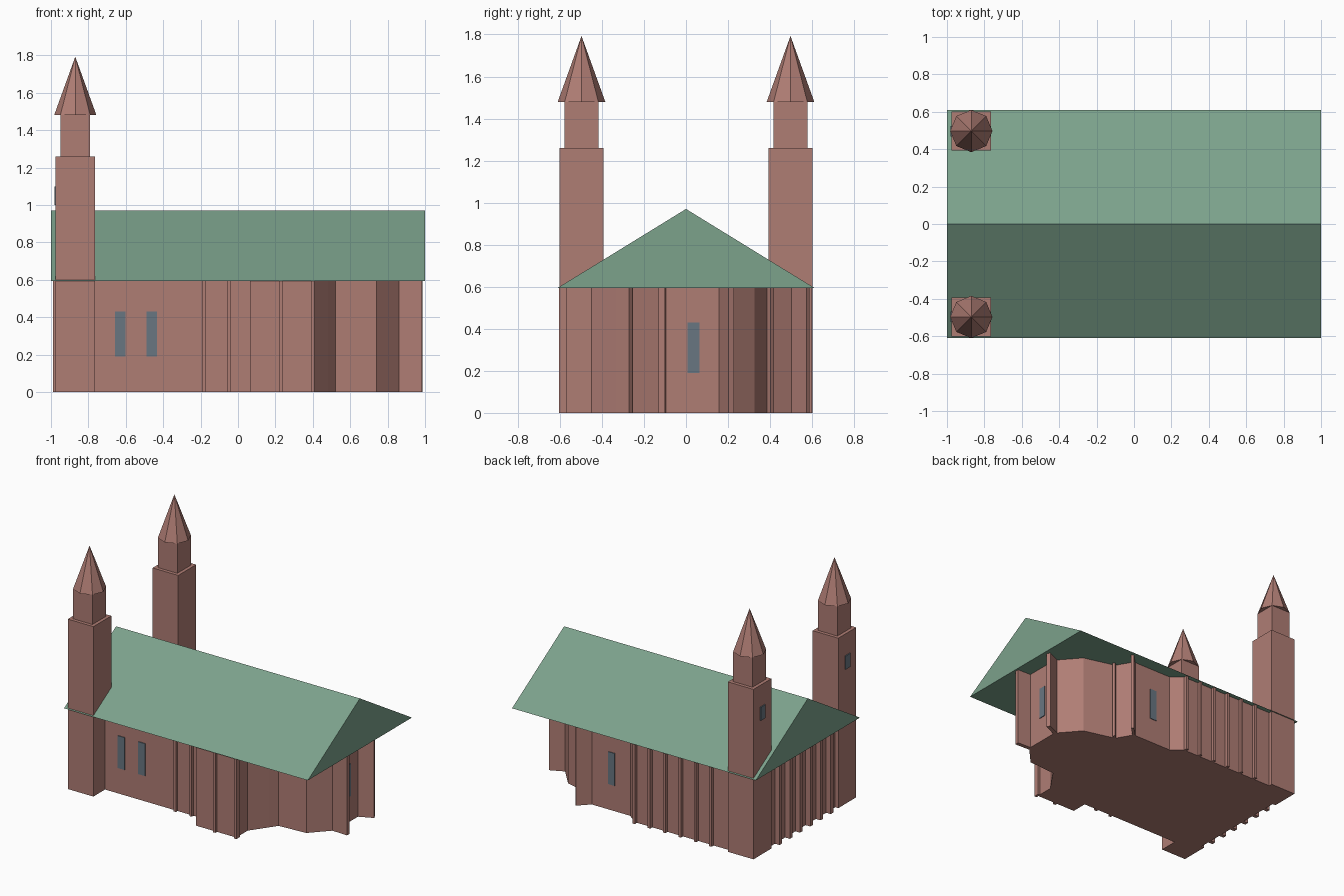
import bpy, bmesh, math
from mathutils import Vector

cube = bpy.data.objects.get("Cube")
if cube:
    bpy.data.objects.remove(cube, do_unlink=True)


def material(name, color):
    m = bpy.data.materials.new(name)
    m.use_nodes = True
    m.diffuse_color = (*color, 1)
    m.node_tree.nodes["Principled BSDF"].inputs["Base Color"].default_value = (*color, 1)
    return m


brick = material("brick", (0.43, 0.205, 0.175))
green = material("green_roof", (0.2, 0.36, 0.26))
glass = material("window_glass", (0.14, 0.18, 0.22))


def finish(name, bm, mat):
    bmesh.ops.recalc_face_normals(bm, faces=bm.faces)
    mesh = bpy.data.meshes.new(name)
    bm.to_mesh(mesh)
    bm.free()
    mesh.materials.append(mat)
    ob = bpy.data.objects.new(name, mesh)
    bpy.context.scene.collection.objects.link(ob)
    return ob


def extrude(name, points, direction, mat):
    """Extrude a closed outline of 3D points into a solid."""
    bm = bmesh.new()
    face = bm.faces.new([bm.verts.new(p) for p in points])
    new = bmesh.ops.extrude_face_region(bm, geom=[face], use_keep_orig=True)["geom"]
    bmesh.ops.translate(bm, vec=direction,
                        verts=[v for v in new if isinstance(v, bmesh.types.BMVert)])
    return finish(name, bm, mat)


def box(name, x, y, z, mat):
    pts = [(x[0], y[0], z[0]), (x[1], y[0], z[0]), (x[1], y[1], z[0]), (x[0], y[1], z[0])]
    return extrude(name, pts, (0, 0, z[1] - z[0]), mat)


EAVE = 0.595


def buttress(name, start, end, width=0.02):
    """Thin upright pier running outwards from the wall."""
    a, b = Vector(start), Vector(end)
    d = (b - a).normalized()
    a -= d * 0.02
    n = Vector((-d.y, d.x)) * width / 2
    pts = [(*p, 0) for p in (a + n, a - n, b - n, b + n)]
    return extrude(name, pts, (0, 0, EAVE), brick)


# Walls: nave, side bays and polygonal choir
plan = [(-0.95, -0.465), (0.065, -0.465), (0.065, -0.585), (0.395, -0.585),
        (0.395, -0.45), (0.48, -0.33), (0.52, -0.27), (0.74, -0.255),
        (0.875, -0.11), (0.875, 0.17), (0.74, 0.325), (0.5, 0.39),
        (0.43, 0.51), (0.1, 0.51), (0.02, 0.575), (-0.95, 0.575)]
extrude("walls", [(x, y, 0) for x, y in plan], (0, 0, EAVE), brick)

# Gabled roof
extrude("roof", [(-1, -0.61, EAVE), (-1, 0.61, EAVE), (-1, 0, 0.97)], (2, 0, 0), green)

# Buttresses along the walls
for i in range(6):
    x = 0.01 - 0.126 * i
    buttress(f"back_buttress_{i + 1}", (x, 0.575), (x, 0.6))
for i, (x, y) in enumerate([(-0.18, -0.465), (-0.05, -0.465), (0.228, -0.585), (0.4, -0.585)]):
    buttress(f"front_buttress_{i + 1}", (x, y), (x, y - 0.02))
for i in range(6):
    y = -0.3 + 0.12 * i
    buttress(f"west_buttress_{i + 1}", (-0.95, y), (-0.988, y), 0.03)

# Choir and bay corner buttresses
buttress("choir_buttress_front", (0.87, -0.11), (0.985, -0.115), 0.03)
buttress("choir_buttress_back", (0.87, 0.17), (0.97, 0.215), 0.03)
buttress("choir_buttress_inner", (0.5, 0.385), (0.53, 0.41))
buttress("bay_buttress_back", (0.43, 0.51), (0.5, 0.58))

# Twin towers
for side, sy in (("front", -1), ("back", 1)):
    cx, cy = -0.87, 0.497 * sy
    for part, h, z in (("base", 0.105, (0, 1.26)), ("belfry", 0.08, (1.26, 1.48))):
        box(f"{side}_tower_{part}", (cx - h, cx + h), (cy - h, cy + h), z, brick)
    bm = bmesh.new()
    bmesh.ops.create_cone(bm, cap_ends=True, segments=8, radius1=0.113, radius2=0, depth=0.313)
    bmesh.ops.translate(bm, verts=bm.verts, vec=(cx, cy, 1.6365))
    finish(f"{side}_tower_spire", bm, brick)
    box(f"{side}_tower_window", (-0.982, -0.974), (cy - 0.028, cy + 0.028), (1.0, 1.1), glass)

# Wall windows
PANE = (0.19, 0.43)
for i, x in enumerate((-0.63, -0.462)):
    box(f"front_window_{i + 1}", (x - 0.028, x + 0.028), (-0.47, -0.463), PANE, glass)
box("bay_window", (0.225, 0.28), (0.508, 0.515), PANE, glass)
box("choir_window", (0.873, 0.88), (0.008, 0.065), PANE, glass)
